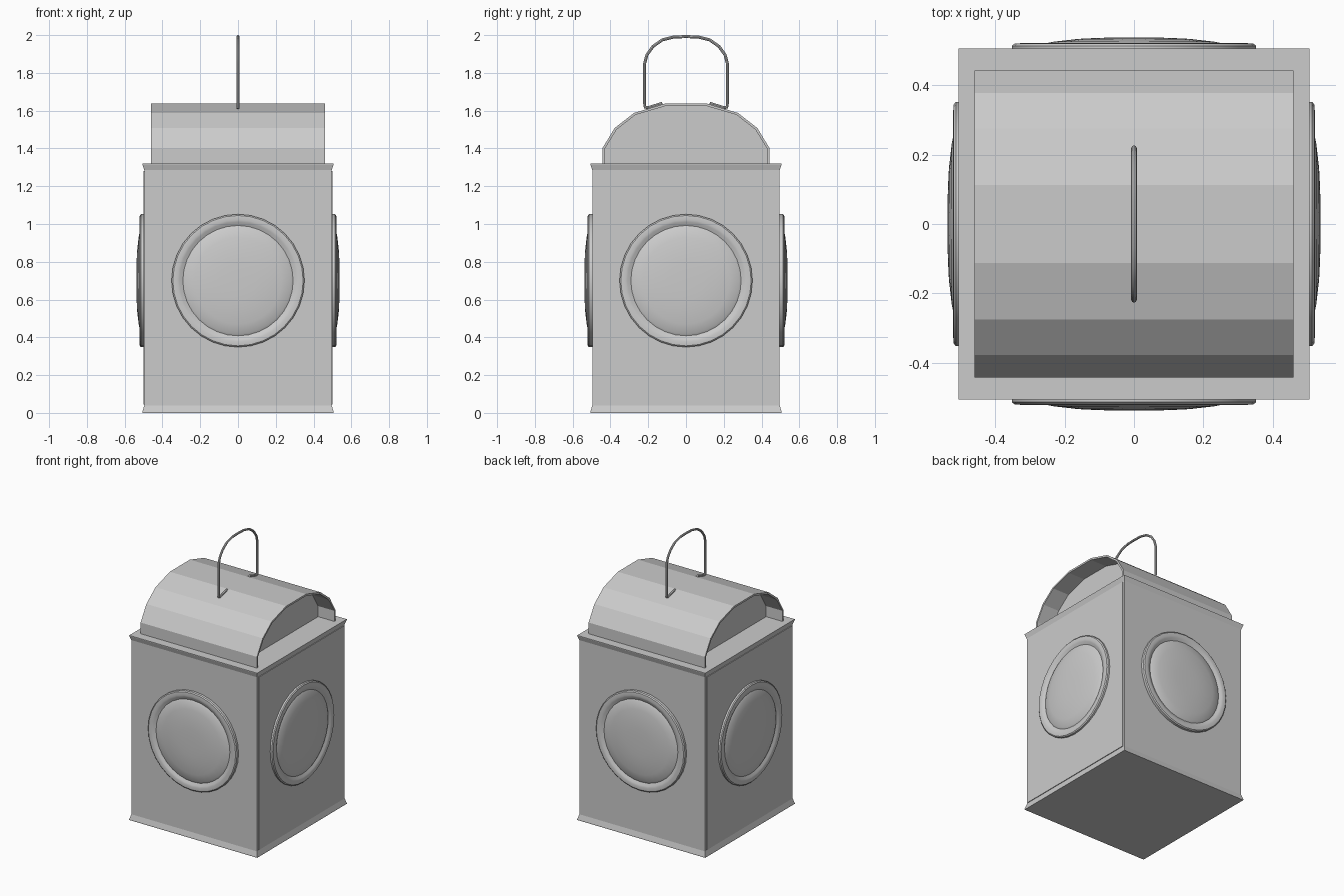
import bpy, bmesh, math
from mathutils import Matrix, Vector

if "Cube" in bpy.data.objects:
    bpy.data.objects.remove(bpy.data.objects["Cube"])


def make(name, verts, faces, smooth=False):
    mesh = bpy.data.meshes.new(name)
    mesh.from_pydata(verts, [], faces)
    bm = bmesh.new()
    bm.from_mesh(mesh)
    bmesh.ops.recalc_face_normals(bm, faces=bm.faces)
    bm.to_mesh(mesh)
    bm.free()
    ob = bpy.data.objects.new(name, mesh)
    bpy.context.collection.objects.link(ob)
    if smooth:
        bpy.ops.object.select_all(action='DESELECT')
        bpy.context.view_layer.objects.active = ob
        ob.select_set(True)
        bpy.ops.object.shade_smooth_by_angle(angle=math.radians(30))
    return ob


def stacked_rings(rings):
    """Capped skin through a list of equal-length vertex rings."""
    n = len(rings[0])
    verts = [p for r in rings for p in r]
    faces = [(i*n + j, i*n + (j+1) % n, (i+1)*n + (j+1) % n, (i+1)*n + j)
             for i in range(len(rings)-1) for j in range(n)]
    faces += [tuple(reversed(range(n))), tuple(range(len(verts)-n, len(verts)))]
    return verts, faces


# body with flared lips at the bottom and top
body = [(0.506, 0), (0.506, 0.006), (0.496, 0.04), (0.496, 1.285),
        (0.506, 1.315), (0.506, 1.32)]
make("body", *stacked_rings([[(-h, -h, z), (h, -h, z), (h, h, z), (-h, h, z)]
                             for h, z in body]))

# thin side panels
for side, s in (("right", 1), ("left", -1)):
    rings = [[(s*x, -0.478, z), (s*x, 0.478, z), (s*x, 0.478, z2), (s*x, -0.478, z2)]
             for x, z, z2 in ((0.49, 0.045, 1.28), (0.501, 0.045, 1.28))]
    make(side + "_panel", *stacked_rings(rings))

# arched roof shell, open at both ends
half = [(0.443, 1.32), (0.443, 1.40), (0.378, 1.508), (0.275, 1.588), (0.113, 1.637)]
inner = [(0.431, 1.32), (0.431, 1.396), (0.368, 1.499), (0.269, 1.577), (0.111, 1.624)]


def arch(pts):
    return pts + [(-y, z) for y, z in reversed(pts)]


out, inn = arch(half), arch(inner)
rings = [[(-0.46, *a), (0.46, *a), (0.46, *b), (-0.46, *b)] for a, b in zip(out, inn)]
make("roof_shell", *stacked_rings(rings))

# recessed roof end walls
for side, s in (("right", 1), ("left", -1)):
    make(side + "_roof_end", *stacked_rings([[(s*x, y, z) for y, z in inn]
                                             for x in (0.32, 0.332)]))

# round lens with rim, one on each side
lens = [(0.352, 0), (0.352, 0.019), (0.345, 0.025), (0.322, 0.027), (0.31, 0.023),
        (0.292, 0.014), (0.28, 0.021), (0.23, 0.031), (0.16, 0.039), (0.10, 0.042), (0.04, 0.043)]
N = 32
rings = [[(r*math.cos(2*math.pi*k/N), r*math.sin(2*math.pi*k/N), h) for k in range(N)]
         for r, h in lens]
for i, side in enumerate(("front", "right", "back", "left")):
    ob = make(side + "_lens", *stacked_rings(rings), smooth=True)
    ob.data.transform(Matrix.Rotation(i*math.pi/2, 4, 'Z')
                      @ Matrix.Translation((0, -0.495, 0.7))
                      @ Matrix.Rotation(math.pi/2, 4, 'X'))

# wire handle with feet bent inward along the roof
path = [(0.125, 1.639), (0.20, 1.616), (0.217, 1.618), (0.219, 1.64), (0.219, 1.85),
        (0.207, 1.895), (0.175, 1.94), (0.125, 1.975), (0.065, 1.99)]
path = [Vector((0, y, z)) for y, z in path + [(0, 1.992)] + [(-y, z) for y, z in reversed(path)]]
rings = []
for i, p in enumerate(path):
    a = (p - path[max(i-1, 0)]).normalized()
    b = (path[min(i+1, len(path)-1)] - p).normalized()
    t = (a + b).normalized()
    n = Vector((1, 0, 0)).cross(t)
    rings.append([p + 0.008*(math.cos(k*math.pi/4)*Vector((1, 0, 0))
                             + math.sin(k*math.pi/4)*n) for k in range(8)])
make("handle", *stacked_rings(rings), smooth=True)
